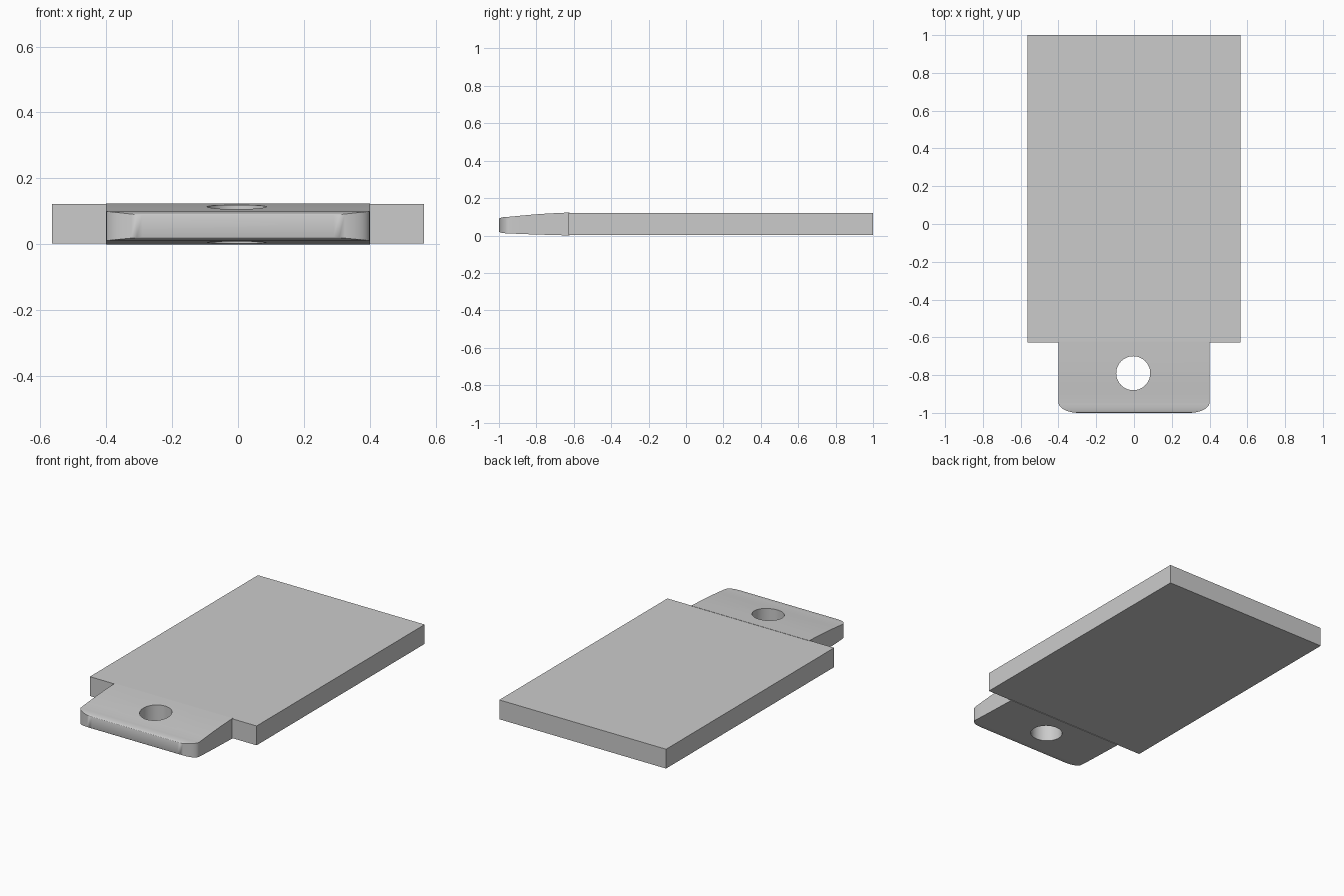
import bpy, bmesh, math

if "Cube" in bpy.data.objects:
    bpy.data.objects.remove(bpy.data.objects["Cube"])


def make_object(name, bm):
    bmesh.ops.recalc_face_normals(bm, faces=bm.faces)
    mesh = bpy.data.meshes.new(name)
    bm.to_mesh(mesh)
    bm.free()
    obj = bpy.data.objects.new(name, mesh)
    bpy.context.collection.objects.link(obj)
    return obj


def loft(name, rows):
    """Rectangular sections (y, half width, bottom, top) joined along y."""
    bm = bmesh.new()
    rings = [[bm.verts.new(p) for p in
              ((-w, y, b), (w, y, b), (w, y, t), (-w, y, t))]
             for y, w, b, t in rows]
    for r, s in zip(rings, rings[1:]):
        for i in range(4):
            j = (i + 1) % 4
            bm.faces.new((r[i], r[j], s[j], s[i]))
    bm.faces.new(rings[0])
    bm.faces.new(rings[-1])
    return make_object(name, bm)


# Main flat slab
body = loft("body", [(-0.627, 0.565, 0.003, 0.1215),
                     (1.0, 0.565, 0.003, 0.1215)])

# Tapered end tab with a rounded nose and rounded plan corners
rows = []
for i in range(11):
    a = math.pi / 2 * i / 10
    s = math.sin(a)
    rows.append((-0.945 - 0.055 * math.cos(a), 0.29 + 0.11 * s,
                 0.022 - 0.011 * s, 0.088 + 0.012 * s))
for i in range(1, 7):
    f = i / 6
    bulge = 0.003 * math.sin(math.pi * f)
    rows.append((-0.945 + 0.323 * f, 0.40,
                 0.011 * (1 - f) - bulge * 0.5 * (1 - f), 0.10 + 0.023 * f + bulge))
tab = loft("end_tab", rows)

# Round hole through the tab
bpy.ops.mesh.primitive_cylinder_add(vertices=48, radius=0.09, depth=0.5,
                                    location=(-0.004, -0.79, 0.06))
cutter = bpy.context.object
cutter.name = "hole_cutter"
mod = tab.modifiers.new("hole", "BOOLEAN")
mod.operation = "DIFFERENCE"
mod.solver = "EXACT"
mod.object = cutter
bpy.ops.object.select_all(action="DESELECT")
tab.select_set(True)
bpy.context.view_layer.objects.active = tab
bpy.ops.object.modifier_apply(modifier=mod.name)
bpy.data.objects.remove(cutter, do_unlink=True)
bpy.ops.object.shade_smooth_by_angle(angle=math.radians(30))
